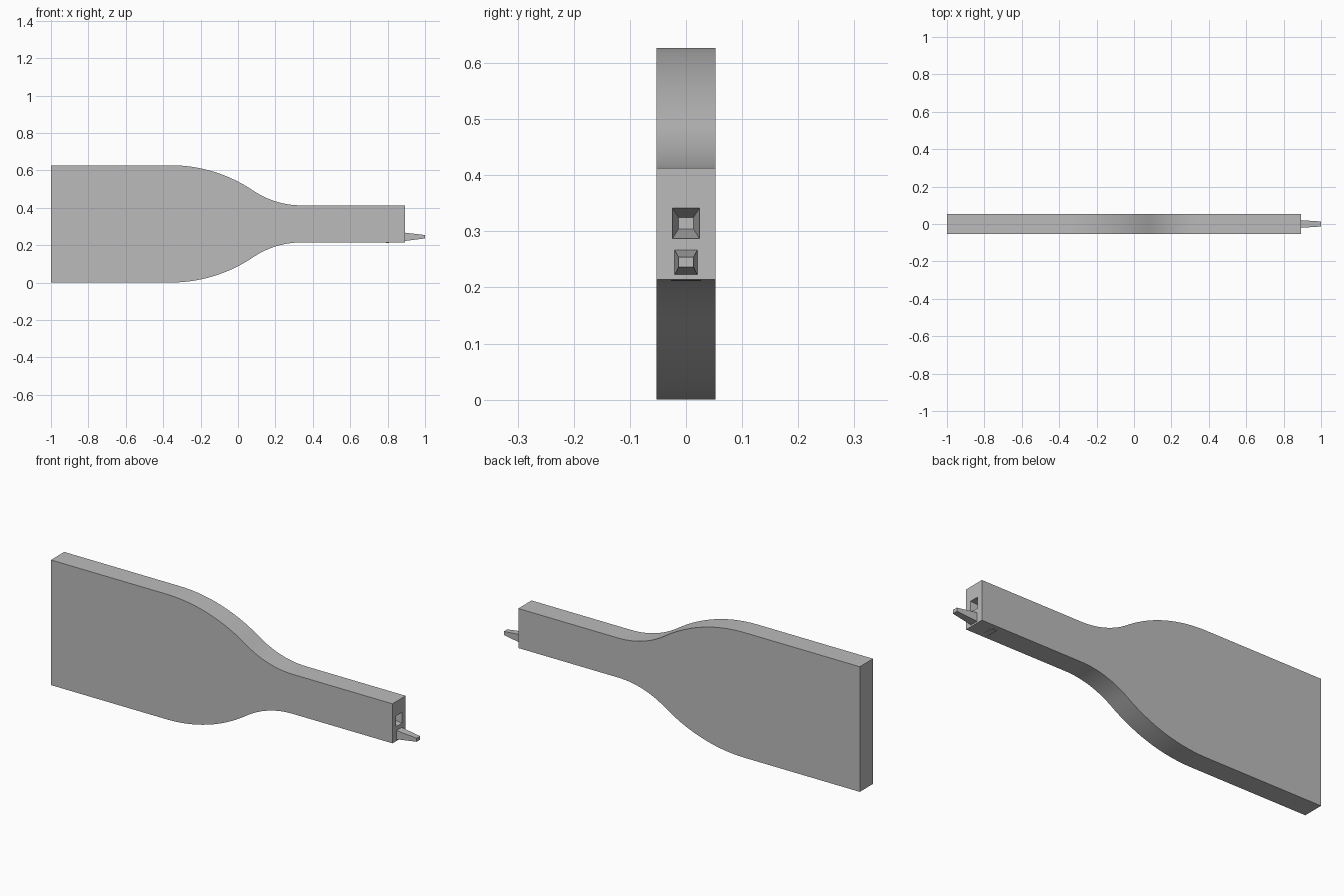
import bpy, bmesh, math

cube = bpy.data.objects.get("Cube")
if cube:
    bpy.data.objects.remove(cube, do_unlink=True)

grey = bpy.data.materials.new("plain grey")
grey.use_nodes = True
colour = (0.5, 0.5, 0.5, 1)
grey.diffuse_color = colour
grey.node_tree.nodes["Principled BSDF"].inputs["Base Color"].default_value = colour


def loft(name, rings):
    """Solid skinned through matching closed rings of points."""
    bm = bmesh.new()
    loops = [[bm.verts.new(p) for p in ring] for ring in rings]
    n = len(loops[0])
    for a, b in zip(loops, loops[1:]):
        for i in range(n):
            j = (i + 1) % n
            bm.faces.new((a[i], a[j], b[j], b[i]))
    bm.faces.new(loops[0])
    bm.faces.new(loops[-1])
    bmesh.ops.recalc_face_normals(bm, faces=bm.faces)
    mesh = bpy.data.meshes.new(name)
    bm.to_mesh(mesh)
    bm.free()
    mesh.materials.append(grey)
    obj = bpy.data.objects.new(name, mesh)
    bpy.context.collection.objects.link(obj)
    return obj


def rect(x, half_y, z0, z1):
    return [(x, -half_y, z0), (x, half_y, z0), (x, half_y, z1), (x, -half_y, z1)]


# Paddle outline: wide blade, two tangent arcs, narrow handle
THICK, MID = 0.0525, 0.3135
BLADE, HANDLE = 0.3135, 0.099
START, END, HANDLE_END = -0.36, 0.34, 0.893
dx, dz = END - START, BLADE - HANDLE
total = (dx * dx + dz * dz) / (2 * dz)
r1 = total * 0.63
r2 = total - r1
sweep = math.asin(dx / total)
STEPS = 14
half = [(-1, BLADE)]
for i in range(STEPS + 1):
    t = sweep * i / STEPS
    half.append((START + r1 * math.sin(t), BLADE - r1 * (1 - math.cos(t))))
for i in range(STEPS - 1, -1, -1):
    t = sweep * i / STEPS
    half.append((END - r2 * math.sin(t), HANDLE + r2 * (1 - math.cos(t))))
half.append((HANDLE_END, HANDLE))
outline = half + [(x, -h) for x, h in reversed(half)]
paddle = loft("paddle_body", [[(x, y, MID + h) for x, h in outline]
                              for y in (-THICK, THICK)])

# Tapered socket cut into the handle end
cutter = loft("socket_cutter", [rect(HANDLE_END + 0.002, 0.0242, 0.2865, 0.3415),
                                rect(HANDLE_END - 0.11, 0.0135, 0.304, 0.325)])
cutter.hide_render = True
cut = paddle.modifiers.new("socket", "BOOLEAN")
cut.operation = "DIFFERENCE"
cut.solver = "EXACT"
cut.object = cutter
bpy.context.view_layer.objects.active = paddle
paddle.select_set(True)
bpy.ops.object.modifier_apply(modifier=cut.name)
bpy.data.objects.remove(cutter, do_unlink=True)
bpy.ops.object.shade_smooth_by_angle(angle=math.radians(30))

# Tapered peg below the socket
loft("end_peg", [rect(HANDLE_END - 0.005, 0.0205, 0.222, 0.267),
                 rect(1.0, 0.0135, 0.236, 0.254)])

# Small low ridge under the handle
loft("underside_ridge", [rect(0.79, 0.027, 0.211, 0.216),
                         rect(0.815, 0.027, 0.2135, 0.216)])
